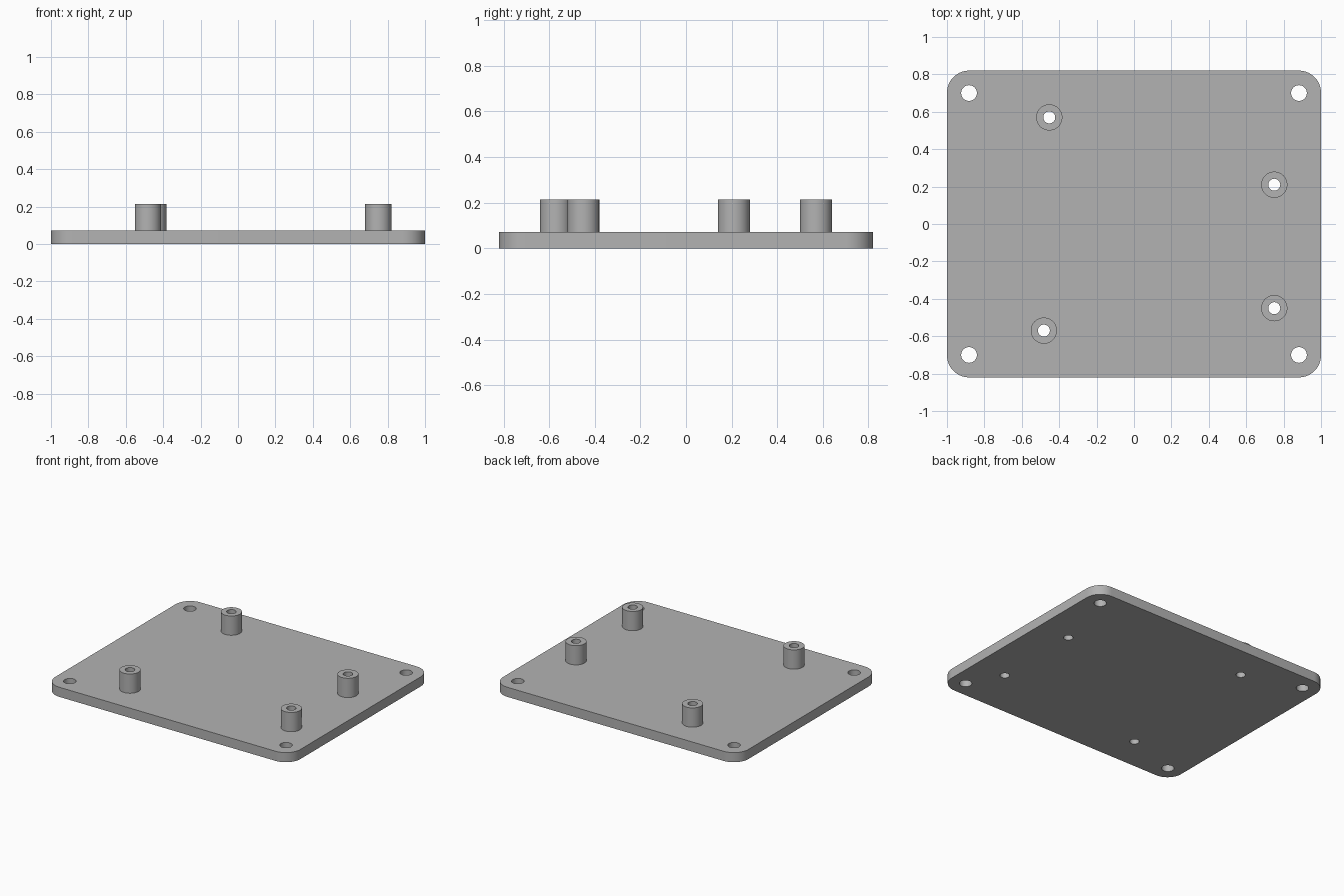
import bpy
import bmesh
import math

if "Cube" in bpy.data.objects:
    bpy.data.objects.remove(bpy.data.objects["Cube"])

THICK = 0.071     # plate thickness
TOP = 0.213       # top of the standoffs
HALF_X, HALF_Y = 1.0, 0.82
CORNER = 0.118    # plate corner radius
HOLE_X, HOLE_Y, HOLE_R = 0.882, 0.70, 0.042
POST_R, BORE_R = 0.07, 0.032
POSTS = [(-0.453, 0.57), (0.75, 0.21), (0.75, -0.45), (-0.482, -0.57)]

grey = bpy.data.materials.new("grey plastic")
grey.diffuse_color = (0.45, 0.45, 0.45, 1)
grey.use_nodes = True
grey.node_tree.nodes["Principled BSDF"].inputs["Base Color"].default_value = grey.diffuse_color


def circle(cx, cy, r, n=48):
    return [(cx + r * math.cos(2 * math.pi * i / n),
             cy + r * math.sin(2 * math.pi * i / n)) for i in range(n)]


def rounded_rect(hx, hy, r, n=14):
    pts = []
    for q, (sx, sy) in enumerate([(1, 1), (-1, 1), (-1, -1), (1, -1)]):
        for i in range(n + 1):
            a = (q + i / n) * math.pi / 2
            pts.append((sx * (hx - r) + r * math.cos(a), sy * (hy - r) + r * math.sin(a)))
    return pts


def slab(name, loops, z0, z1):
    """Solid between z0 and z1: first loop is the outline, the rest are through holes."""
    bm = bmesh.new()
    for pts in loops:
        vs = [bm.verts.new((x, y, z0)) for x, y in pts]
        for a, b in zip(vs, vs[1:] + vs[:1]):
            bm.edges.new((a, b))
    bmesh.ops.triangle_fill(bm, edges=bm.edges[:], use_beauty=True, use_dissolve=False)
    ext = bmesh.ops.extrude_face_region(bm, geom=bm.faces[:], use_keep_orig=True)
    for v in ext["geom"]:
        if isinstance(v, bmesh.types.BMVert):
            v.co.z = z1
    bmesh.ops.recalc_face_normals(bm, faces=bm.faces[:])
    mesh = bpy.data.meshes.new(name)
    bm.to_mesh(mesh)
    bm.free()
    mesh.materials.append(grey)
    obj = bpy.data.objects.new(name, mesh)
    bpy.context.collection.objects.link(obj)
    bpy.ops.object.select_all(action="DESELECT")
    obj.select_set(True)
    bpy.context.view_layer.objects.active = obj
    bpy.ops.object.shade_smooth_by_angle(angle=math.radians(30))
    return obj


# Base plate with four corner holes and the standoff bores
corner_holes = [circle(sx * HOLE_X, sy * HOLE_Y, HOLE_R) for sx in (-1, 1) for sy in (-1, 1)]
bores = [circle(x, y, BORE_R) for x, y in POSTS]
slab("base_plate", [rounded_rect(HALF_X, HALF_Y, CORNER)] + corner_holes + bores, 0, THICK)

# Hollow standoffs on the plate
for i, (x, y) in enumerate(POSTS, 1):
    slab(f"standoff_{i}", [circle(x, y, POST_R), circle(x, y, BORE_R)], THICK, TOP)
